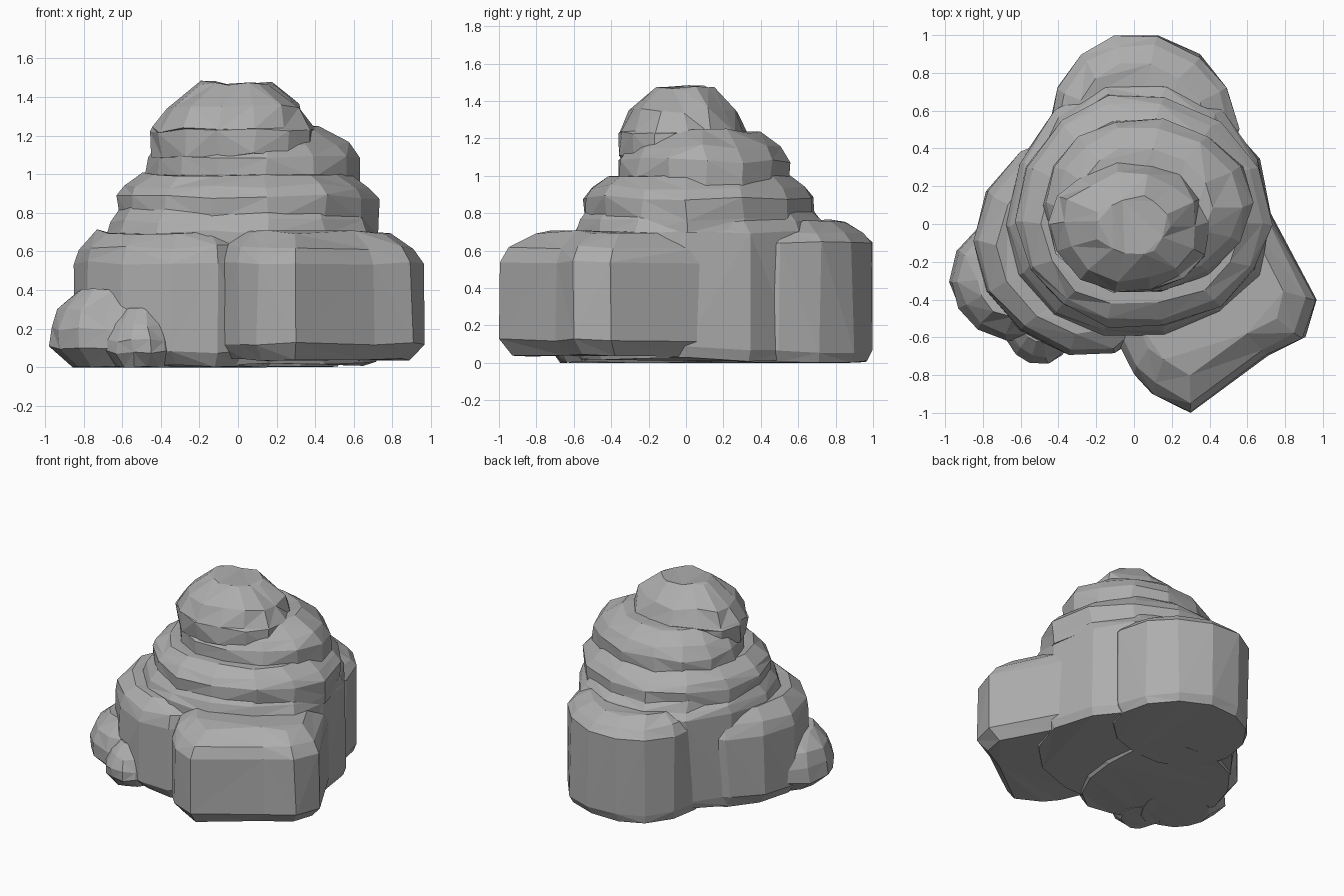
import bpy, bmesh, random
from math import cos, sin, tau
from mathutils import Vector

cube = bpy.data.objects.get("Cube")
if cube:
    bpy.data.objects.remove(cube, do_unlink=True)

random.seed(4)

# Single stone colour
stone = bpy.data.materials.new("stone grey")
stone.use_nodes = True
grey = (0.42, 0.42, 0.42, 1)
stone.diffuse_color = grey
stone.node_tree.nodes["Principled BSDF"].inputs["Base Color"].default_value = grey


def oval(centre, left, right, front, back, sides=14):
    """Outline of four quarter ellipses that meet on the axes of the centre."""
    points = []
    for i in range(sides):
        across, along = cos(tau * i / sides), sin(tau * i / sides)
        reach_x = right if across > 0 else left
        reach_y = back if along > 0 else front
        points.append((centre[0] + across * reach_x, centre[1] + along * reach_y))
    return points


def bevelled_profile(bottom, top, bevel, foot, ledge):
    """Heights and scales of a wall with a chamfered foot and a rounded upper edge."""
    brow = ledge + (1 - ledge) * sin(tau / 8)
    return [(bottom, foot), (bottom + bevel, 1), (top - 2 * bevel, 1),
            (top - bevel, brow), (top, ledge)]


def slab(name, centre, outline, bottom, top, bevel, foot, ledge, rough=0.015):
    """Loft one rock layer with slightly broken, irregular facets."""
    bm = bmesh.new()
    middle = Vector(centre)
    loops = []
    for height, scale in bevelled_profile(bottom, top, bevel, foot, ledge):
        loop = []
        for point in outline:
            spot = middle + (Vector(point) - middle) * scale
            x, y, z = (value + random.uniform(-rough, rough)
                       for value in (spot.x, spot.y, height))
            loop.append(bm.verts.new((max(-1, min(1, x)), max(-1, min(1, y)), max(0, z))))
        loops.append(loop)

    count = len(outline)
    for low, high in zip(loops, loops[1:]):
        for i in range(count):
            j = (i + 1) % count
            a, b, c, d = low[i], low[j], high[j], high[i]
            # Pick either diagonal for irregular facets
            if random.choice((True, False)):
                triangles = (a, b, c), (a, c, d)
            else:
                triangles = (a, b, d), (b, c, d)
            for triangle in triangles:
                bm.faces.new(triangle)

    caps = [bm.faces.new(reversed(loops[0])), bm.faces.new(loops[-1])]
    bmesh.ops.triangulate(bm, faces=caps)
    bmesh.ops.recalc_face_normals(bm, faces=bm.faces)
    mesh = bpy.data.meshes.new(name)
    bm.to_mesh(mesh)
    bm.free()
    mesh.materials.append(stone)
    bpy.context.collection.objects.link(bpy.data.objects.new(name, mesh))


def oval_slab(name, centre, left, right, front, back, **profile):
    slab(name, centre, oval(centre, left, right, front, back), **profile)


# Wide front block with its pointed corner
front_corners = [(0.3, -1), (0.7, -0.7), (0.9, -0.6), (0.96, -0.4), (0.7, 0.1),
                 (0.3, 0.3), (-0.2, 0.2), (-0.1, -0.6), (0, -0.8), (0.1, -0.9)]
slab("front_block", (0.3, -0.2), front_corners,
     bottom=0.04, top=0.7, bevel=0.08, foot=0.9, ledge=0.75, rough=0.01)

# Terrace, toe and knob on the low side
oval_slab("side_terrace", (-0.2, -0.1), left=0.65, right=0.4, front=0.6, back=0.6,
          bottom=0, top=0.7, bevel=0.08, foot=0.9, ledge=0.8)
oval_slab("side_toe", (-0.6, -0.3), left=0.37, right=0.3, front=0.33, back=0.35,
          bottom=0, top=0.4, bevel=0.1, foot=0.7, ledge=0.6, rough=0.01)
oval_slab("front_knob", (-0.5, -0.5), left=0.2, right=0.2, front=0.24, back=0.2,
          bottom=0, top=0.3, bevel=0.08, foot=0.7, ledge=0.5, rough=0.01)

# Back block
oval_slab("back_block", (0, 0.5), left=0.45, right=0.55, front=0.4, back=0.5,
          bottom=0, top=0.76, bevel=0.06, foot=0.95, ledge=0.7, rough=0.01)

# Main body in two steps, with the sheer cliff on one side
oval_slab("lower_body", (0, 0), left=0.68, right=0.73, front=0.6, back=0.76,
          bottom=0.02, top=0.82, bevel=0.06, foot=0.97, ledge=0.9)
oval_slab("upper_body", (0, 0), left=0.62, right=0.72, front=0.55, back=0.7,
          bottom=0.7, top=1, bevel=0.06, foot=1, ledge=0.8)

# Shoulder and crown
oval_slab("upper_shoulder", (0, 0.1), left=0.47, right=0.64, front=0.46, back=0.46,
          bottom=0.9, top=1.24, bevel=0.08, foot=1, ledge=0.65)
oval_slab("crown", (0, 0), left=0.45, right=0.4, front=0.36, back=0.32,
          bottom=1.1, top=1.47, bevel=0.12, foot=1, ledge=0.45)
